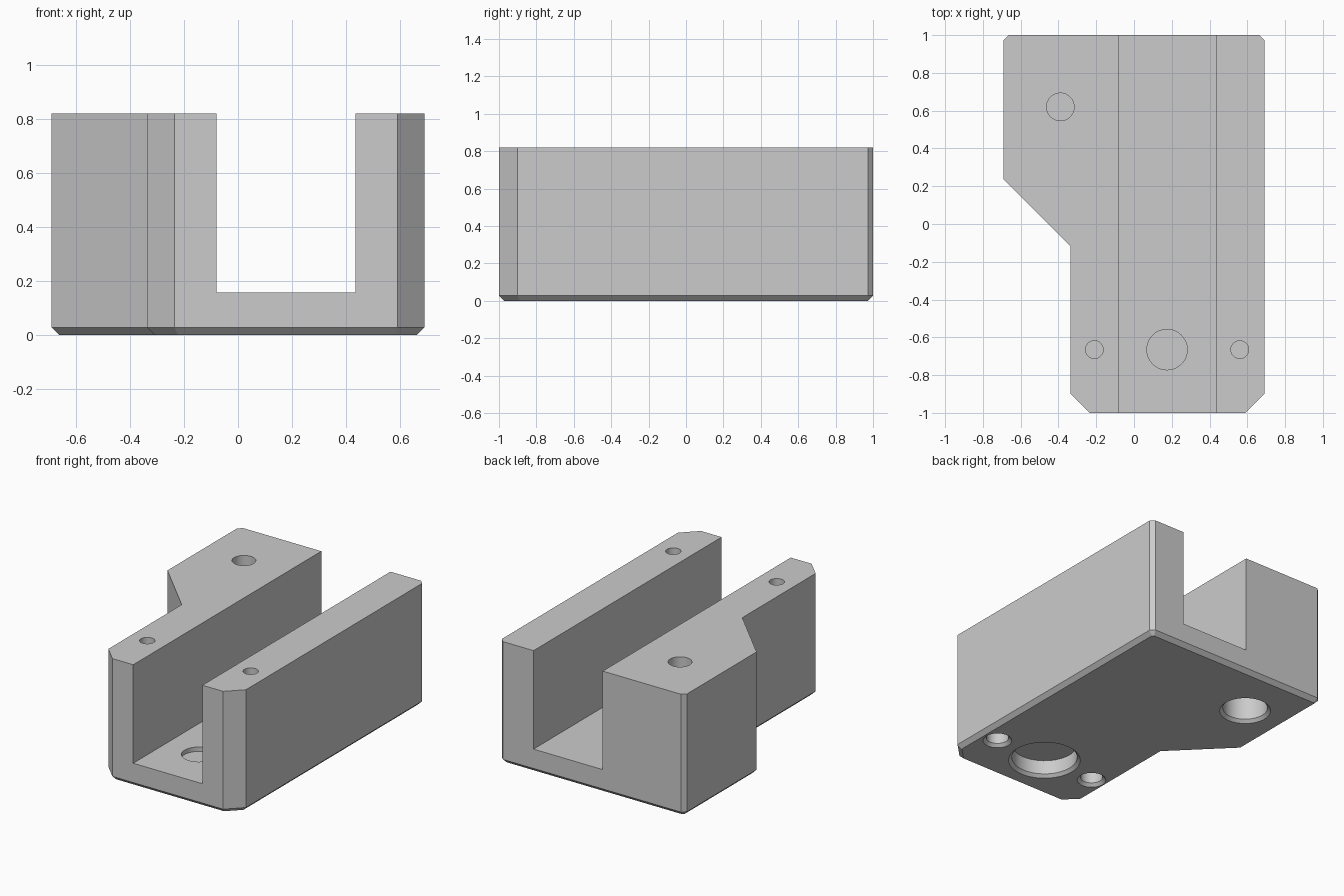
import bpy, bmesh
from math import cos, sin, tau

cube = bpy.data.objects.get("Cube")
if cube:
    bpy.data.objects.remove(cube, do_unlink=True)

HEIGHT, FLOOR, CHAMFER = 0.82, 0.157, 0.027

grey = bpy.data.materials.new("plain_grey")
grey.use_nodes = True
colour = (0.6, 0.6, 0.6, 1)
grey.diffuse_color = colour
grey.node_tree.nodes["Principled BSDF"].inputs["Base Color"].default_value = colour


def make_object(name, bm):
    bmesh.ops.recalc_face_normals(bm, faces=bm.faces)
    mesh = bpy.data.meshes.new(name)
    bm.to_mesh(mesh)
    bm.free()
    mesh.materials.append(grey)
    obj = bpy.data.objects.new(name, mesh)
    bpy.context.collection.objects.link(obj)
    return obj


def prism(bm, outline, z0, z1):
    """Extrude a plan outline upwards."""
    face = bm.faces.new([bm.verts.new((x, y, z0)) for x, y in outline])
    top = bmesh.ops.extrude_face_region(bm, geom=[face])["geom"]
    verts = [v for v in top if isinstance(v, bmesh.types.BMVert)]
    bmesh.ops.translate(bm, verts=verts, vec=(0, 0, z1 - z0))


def turned(bm, x, y, profile, sides=48):
    """Stack rings given as (radius, z) into a closed round solid."""
    rings = [[bm.verts.new((x + r * cos(tau * i / sides), y + r * sin(tau * i / sides), z))
              for i in range(sides)] for r, z in profile]
    bm.faces.new(rings[0])
    bm.faces.new(rings[-1])
    for low, high in zip(rings, rings[1:]):
        for i in range(sides):
            j = (i + 1) % sides
            bm.faces.new((low[i], low[j], high[j], high[i]))


# Main body with a chamfered underside
outline = [(-0.69, 0.973), (-0.663, 1), (0.663, 1), (0.69, 0.973), (0.69, -0.9),
           (0.59, -1), (-0.235, -1), (-0.335, -0.9), (-0.335, -0.12), (-0.69, 0.235)]
bm = bmesh.new()
prism(bm, outline, 0, HEIGHT)
bottom_edges = [e for e in bm.edges if all(v.co.z < 0.001 for v in e.verts)]
bmesh.ops.bevel(bm, geom=bottom_edges, offset=CHAMFER, segments=1, affect='EDGES')
body = make_object("channel_block", bm)

# Cutter for the open channel
bm = bmesh.new()
prism(bm, [(-0.08, -1.2), (0.435, -1.2), (0.435, 1.2), (-0.08, 1.2)], FLOOR, 1)
cutters = [make_object("channel_cutter", bm)]

# Cutters for the screw holes: chamfered counterbore below, narrow hole above,
# with a thin solid layer left between them
# x, y, counterbore radius, counterbore depth, hole radius, surface above
holes = [(-0.21, -0.665, 0.07, 0.3, 0.047, HEIGHT),
         (0.56, -0.665, 0.07, 0.3, 0.047, HEIGHT),
         (0.175, -0.665, 0.205, 0.115, 0.107, FLOOR),
         (-0.39, 0.62, 0.14, 0.35, 0.073, HEIGHT)]
bm = bmesh.new()
for x, y, bore, depth, radius, surface in holes:
    lip = 0.02
    turned(bm, x, y, [(bore + 2 * lip, -lip), (bore, lip), (bore, depth)])
    turned(bm, x, y, [(radius, depth + 0.012), (radius, surface + 0.1)])
cutters.append(make_object("hole_cutter", bm))

for cutter in cutters:
    cutter.hide_render = True
    mod = body.modifiers.new(cutter.name, 'BOOLEAN')
    mod.operation = 'DIFFERENCE'
    mod.solver = 'EXACT'
    mod.object = cutter

# Apply the cuts, then remove the cutters
bpy.context.view_layer.objects.active = body
body.select_set(True)
for cutter in cutters:
    bpy.ops.object.modifier_apply(modifier=cutter.name)
    bpy.data.objects.remove(cutter, do_unlink=True)

for obj in bpy.context.selected_objects:
    obj.select_set(obj == body)
bpy.ops.object.shade_smooth_by_angle(angle=0.5)
